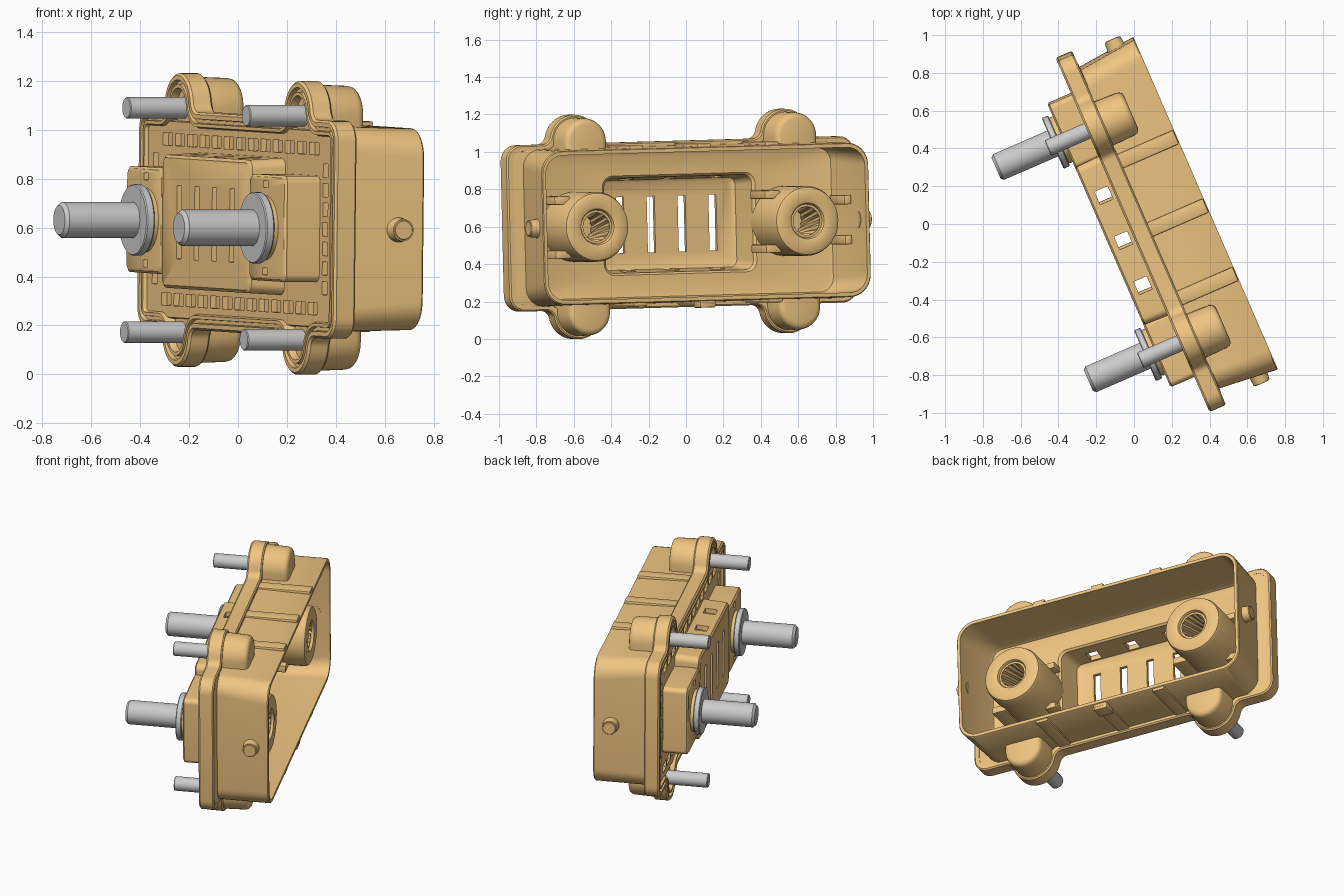
import bpy, bmesh
from math import pi, sin, cos, atan2, sqrt, radians
from mathutils import Matrix, Vector

if "Cube" in bpy.data.objects:
    bpy.data.objects.remove(bpy.data.objects["Cube"])

# Local frame: X = depth (open side +), Y = long axis, Z = height; then the whole part is tilted
M = (Matrix.Translation((0.02, -0.046, 0.615)) @ Matrix.Rotation(radians(23.5), 4, 'Z')
     @ Matrix.Rotation(0.026, 4, 'X'))
PIN, EAR_Z = 0.613, 0.458
orange = bpy.data.materials.new("orange_plastic")
orange.diffuse_color = (0.87, 0.56, 0.22, 1)
orange.use_nodes = True
orange.node_tree.nodes["Principled BSDF"].inputs["Base Color"].default_value = orange.diffuse_color


def finish(name, bm, mat=orange, smooth=True):
    bmesh.ops.recalc_face_normals(bm, faces=bm.faces[:])
    me = bpy.data.meshes.new(name)
    bm.to_mesh(me)
    bm.free()
    ob = bpy.data.objects.new(name, me)
    bpy.context.collection.objects.link(ob)
    ob.matrix_world = M
    if mat:
        me.materials.append(mat)
    if smooth:
        shade(ob)
    return ob


def shade(ob):
    bpy.ops.object.select_all(action='DESELECT')
    ob.select_set(True)
    bpy.context.view_layer.objects.active = ob
    bpy.ops.object.shade_smooth_by_angle(angle=radians(35))


def loft(name, sections, cyclic=False, mat=orange, smooth=True):
    """sections: list of (depth, [(y, z), ...]) with equal point counts"""
    bm = bmesh.new()
    rings = [[bm.verts.new((d, y, z)) for y, z in loop] for d, loop in sections]
    pairs = list(zip(rings, rings[1:])) + ([(rings[-1], rings[0])] if cyclic else [])
    for a, b in pairs:
        for i in range(len(a)):
            j = (i + 1) % len(a)
            bm.faces.new((a[i], a[j], b[j], b[i]))
    if not cyclic:
        bm.faces.new(rings[0])
        bm.faces.new(rings[-1])
    return finish(name, bm, mat, smooth)


def add_box(bm, c, s):
    bmesh.ops.create_cube(bm, size=1, matrix=Matrix.Translation(c) @ Matrix.Diagonal((*s, 1)))


def boxes(name, items, bevel=0.006):
    bm = bmesh.new()
    for c, s in items:
        add_box(bm, c, s)
    if bevel:
        bmesh.ops.bevel(bm, geom=bm.edges[:], offset=bevel, segments=2, affect='EDGES', profile=0.5)
    return finish(name, bm, smooth=bevel > 0)


def arc(cy, cz, r, a0, a1, n):
    return [(cy + r * cos(a0 + (a1 - a0) * i / n), cz + r * sin(a0 + (a1 - a0) * i / n))
            for i in range(n + 1)]


def circle(r, cy=0, cz=0, n=40):
    return [(cy + r * cos(2 * pi * i / n), cz + r * sin(2 * pi * i / n)) for i in range(n)]


def rrect(a, b, r, cy=0, cz=0):
    pts = []
    for k, (sy, sz) in enumerate(((1, 1), (-1, 1), (-1, -1), (1, -1))):
        pts += arc(cy + sy * (a - r), cz + sz * (b - r), r, k * pi / 2, (k + 1) * pi / 2, 8)
    return pts


def ear_outline(off):
    """Rounded rectangle with four filleted screw ears, offset inward by off"""
    a, b, r, R, f = 1.013 + off, 0.445 + off, 0.085 + off, 0.142 + off, 0.05 - off
    dx = sqrt((R + f) ** 2 - (b + f - EAR_Z) ** 2)
    phi = atan2(EAR_Z - (b + f), -dx) % (2 * pi)
    half = arc(PIN + dx, b + f, f, 1.5 * pi, phi, 6) + arc(PIN, EAR_Z, R, phi - pi, pi / 2, 10)[1:]
    ear = half + [(2 * PIN - y, z) for y, z in reversed(half[:-1])]
    quad = arc(a - r, b - r, r, 0, pi / 2, 6) + ear
    top = quad + [(-y, z) for y, z in reversed(quad)]
    return top + [(-y, -z) for y, z in top]


# Cup shell: centre block outside, plate, walls, floor, pocket inside
prof = [(-.167, .44, .26, .03), (-.157, .455, .272, .04), (-.012, .46, .28, .04),
        (-.012, .97, .40, .07), (.062, .985, .42, .08), (.068, .92, .42, .10),
        (.386, .952, .412, .12), (.392, .948, .408, .12), (.392, .93, .388, .10),
        (.06, .893, .393, .08), (.038, .885, .385, .075), (.03, .86, .365, .07),
        (.03, .445, .266, .06), (.018, .43, .255, .05), (-.135, .40, .24, .04),
        (-.145, .385, .225, .03)]
shell = loft("housing_shell", [(d, rrect(a, b, r)) for d, a, b, r in prof], smooth=False)

# Solid blocks behind the two terminals
ends = []
for s in (1, -1):
    dims = ((-.012, 0), (-.158, 0), (-.167, .01))
    ends.append(loft("terminal_block", [(d + (.02 if i == 0 else 0),
                     rrect(.185 - e, .217 - e, .03, s * .63)) for i, (d, e) in enumerate(dims)], smooth=False))

# Vent slots, side windows and rear pockets are cut out
bm = bmesh.new()
for i in range(4):
    add_box(bm, (-.155, (i - 1.5) * .18, 0), (.06, .045, .30))
for i in (-1, 0, 1):
    add_box(bm, (-.086, i * .26, 0), (.075, .075, .8))
for s in (1, -1):
    for i in range(13):
        add_box(bm, (-.01, (i - 6) * .125, s * .327), (.045, .095, .05))
    for i in range(7):
        add_box(bm, (-.01, s * .87, (i - 3) * .08), (.045, .05, .055))
    for k in (1, -1):
        add_box(bm, (-.165, s * PIN, k * .178), (.04, .045, .028))
cutter = finish("cutter", bm, None, False)
cutter.hide_render = True
for ob in [shell] + ends:
    mod = ob.modifiers.new("cut", 'BOOLEAN')
    mod.operation, mod.solver, mod.object = 'DIFFERENCE', 'EXACT', cutter
    bpy.context.view_layer.objects.active = ob
    bpy.ops.object.modifier_apply(modifier="cut")
    shade(ob)
bpy.data.objects.remove(cutter)

# Mounting flange with grooved rear rim
rim = [(-.035, .065), (-.008, .065), (0, .057), (0, -.02), (-.009, -.03), (-.027, -.03), (-.030, -.01),
       (-.044, -.01), (-.046, -.028), (-.060, -.028), (-.068, -.005), (-.068, .025), (-.045, .03)]
loft("mounting_flange", [(d, ear_outline(o)) for o, d in rim], cyclic=True)

# Screw posts and screws at the four ears
for sy in (1, -1):
    for sz in (1, -1):
        secs = []
        for d, r in ((.02, .128), (.19, .122), (.208, .117), (.218, .106), (.222, .09)):
            loop = arc(0, EAR_Z, r, 0, pi, 20)
            loop = [(r, .403)] + loop + [(-r, .403)]
            secs.append((d, [(sy * PIN + y, sz * z) for y, z in loop]))
        loft("screw_post", secs)
        loft("screw", [(d, circle(r, sy * PIN, sz * EAR_Z, 28)) for d, r in
                       ((-.258, .041), (-.254, .044), (.06, .044))], mat=None)
        loft("screw_seat", [(d, circle(r, sy * PIN, sz * EAR_Z, 28)) for d, r in
                            ((0, .085), (.03, .085))])

# Terminals: pin, washer, collar, socket with twisted contact bore
for s in (1, -1):
    y = s * PIN
    loft("terminal_pin", [(d, circle(r, y)) for d, r in
                          ((-.552, .06), (-.537, .074), (-.2, .074))], mat=None)
    loft("terminal_washer", [(d, circle(r, y)) for d, r in
                             ((-.225, .142), (-.22, .146), (-.193, .146), (-.188, .142))], mat=None)
    loft("terminal_collar", [(d, circle(.132, y)) for d in (-.19, -.15)])
    loft("socket", [(d, circle(r, y, 0, 48)) for d, r in
                    ((.0, .187), (.315, .187), (.334, .18), (.342, .165), (.342, .105),
                     (.338, .096), (.325, .09), (.05, .09))])
    secs = []
    for i in range(9):
        t = i / 8
        mid = .078 + .01 * (2 * t - 1) ** 2
        secs.append((.06 + .262 * t, [(y + (mid - (.008 if k % 2 else 0)) * cos(pi * k / 16 + .7 * t),
                                       (mid - (.008 if k % 2 else 0)) * sin(pi * k / 16 + .7 * t))
                                      for k in range(32)]))
    outer = [(d, circle(.0895, y, 0, 32)) for d in (.322, .06)]
    loft("socket_contact", secs + outer, cyclic=True, smooth=False)
    boxes("socket_latch", [((.12, y - .15, k * .145), (.2, .09, .045)) for k in (1, -1)]
          + [((.06, y + .14, k * .14), (.08, .07, .04)) for k in (1, -1)])
    # Round button on the end wall
    bm = bmesh.new()
    for d, r in ((.07, .053), (.012, .045)):
        bmesh.ops.create_cone(bm, cap_ends=True, segments=28, radius1=r, radius2=r - .008, depth=d,
                              matrix=Matrix.Translation((.285, s * (.99 - d / 2 if d > .05 else .988), 0))
                              @ Matrix.Rotation(-s * pi / 2, 4, 'X'))
    finish("end_button", bm)

# Thin ribs across the long walls, latch nub below, pads on one inner end wall
boxes("wall_ribs", [((.225, .395 * i, s * .413), (.325, .08, .034)) for i in (-1, 0, 1) for s in (1, -1)])
boxes("latch_nub", [((.34, 0, -.425), (.09, .09, .045))])
boxes("inner_pads", [((.15, .888, k * .107), (.2, .04, .05)) for k in (1, -1)])
